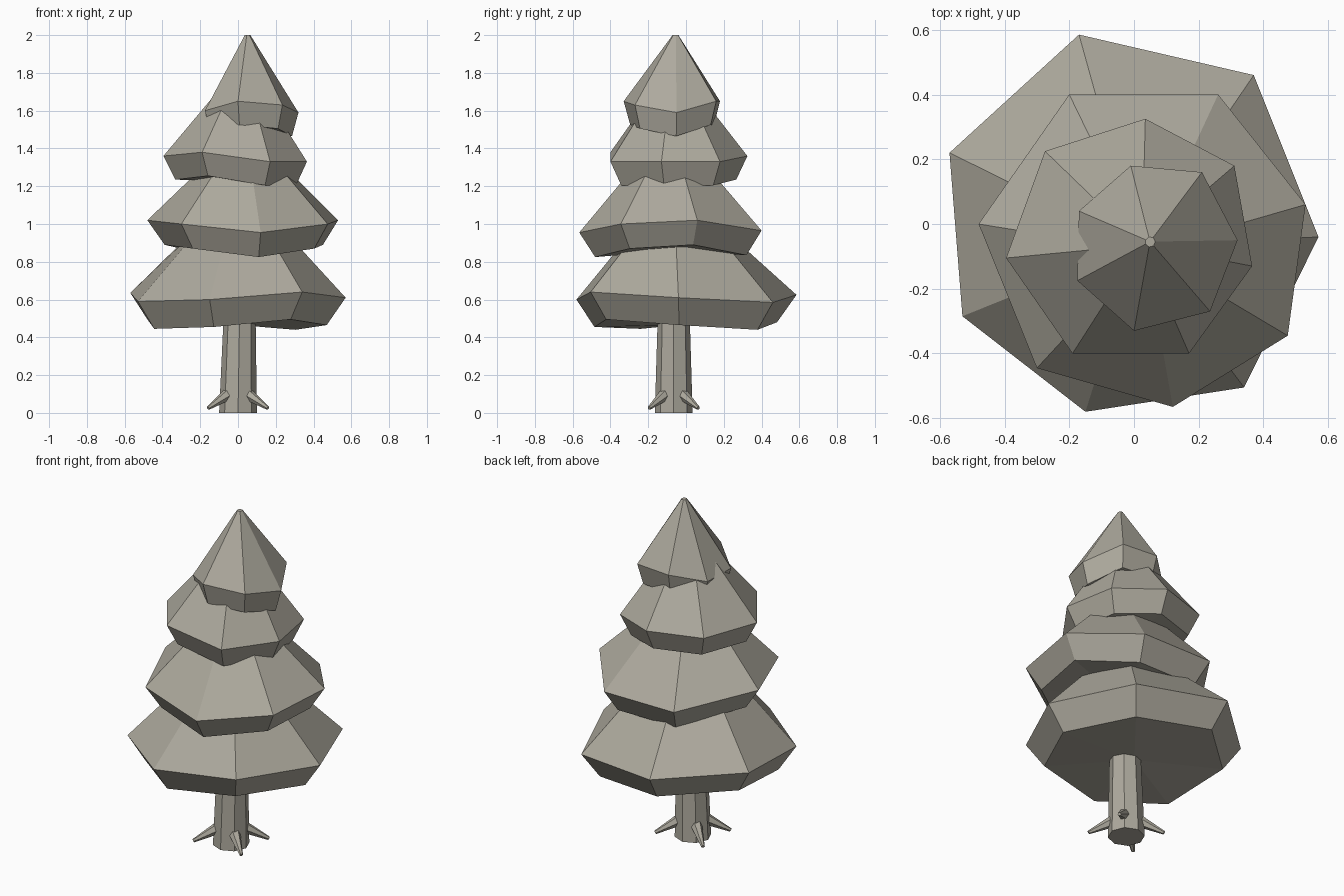
import bpy, bmesh, math
from mathutils import Vector

cube = bpy.data.objects.get("Cube")
if cube:
    bpy.data.objects.remove(cube, do_unlink=True)

grey = bpy.data.materials.new("warm grey")
grey.use_nodes = True
colour = (0.42, 0.40, 0.34, 1)
grey.diffuse_color = colour
grey.node_tree.nodes["Principled BSDF"].inputs["Base Color"].default_value = colour


def loft(name, rings, bottom_centre=None):
    """Skin a stack of rings (bottom to top) and close both ends."""
    bm = bmesh.new()
    loops = [[bm.verts.new(p) for p in ring] for ring in rings]
    count = len(loops[0])
    for low, high in zip(loops, loops[1:]):
        for i in range(count):
            j = (i + 1) % count
            bm.faces.new((low[i], low[j], high[j], high[i]))
    bm.faces.new(loops[-1])
    if bottom_centre is None:
        bm.faces.new(loops[0])
    else:
        hub = bm.verts.new(bottom_centre)
        for i in range(count):
            bm.faces.new((hub, loops[0][(i + 1) % count], loops[0][i]))
    bmesh.ops.recalc_face_normals(bm, faces=bm.faces)
    mesh = bpy.data.meshes.new(name)
    bm.to_mesh(mesh)
    bm.free()
    mesh.materials.append(grey)
    obj = bpy.data.objects.new(name, mesh)
    bpy.context.collection.objects.link(obj)
    return obj


def circle(centre, radius, sides, axis=Vector((0, 0, 1)), turn=0.0):
    """Ring of points around a centre, facing along the axis."""
    spin = axis.to_track_quat("Z", "Y")
    angles = [turn + math.tau * i / sides for i in range(sides)]
    return [Vector(centre) + spin @ Vector((radius * math.cos(a), radius * math.sin(a), 0))
            for a in angles]


def foliage(name, rim, drop, tuck, apex, shrink):
    """Skirt of branches: tucked lower ring, wide rim, narrow top."""
    rim = [Vector(p) for p in rim]
    mid = sum(rim, Vector()) / len(rim)
    lower, upper = [], []
    for p in rim:
        low = mid.lerp(p, tuck)
        lower.append(Vector((low.x, low.y, p.z - drop)))
        out = (p - mid) * shrink
        upper.append(Vector((apex[0] + out.x, apex[1] + out.y, apex[2])))
    loft(name, [lower, rim, upper], mid - Vector((0, 0, drop)))


# Four overlapping skirts of foliage, each an uneven seven-sided outline
foliage("foliage_bottom",
        [(-.17, .585, .625), (-.57, .22, .635), (-.53, -.285, .59), (-.15, -.58, .6),
         (.34, -.505, .64), (.57, -.04, .61), (.37, .46, .585)],
        .145, .83, (0, -.05, 1), .36)
foliage("foliage_lower",
        [(-.2, .4, .965), (-.48, 0, 1.02), (-.3, -.445, 1), (.12, -.565, .955),
         (.475, -.345, 1), (.53, .06, 1.02), (.26, .4, .965)],
        .13, .83, (.04, -.08, 1.4), .23)
foliage("foliage_upper",
        [(.035, .325, 1.36), (-.275, .225, 1.36), (-.395, -.105, 1.36), (-.19, -.4, 1.38),
         (.17, -.4, 1.33), (.365, -.13, 1.33), (.31, .18, 1.33)],
        .125, .84, (.02, -.06, 1.75), .22)
foliage("foliage_top",
        [(-.01, .18, 1.65), (-.17, .04, 1.6), (-.175, -.175, 1.6), (0, -.33, 1.65),
         (.235, -.27, 1.63), (.32, -.05, 1.59), (.21, .16, 1.65)],
        .125, .87, (.05, -.055, 2), .06)

# Slightly tapered eight-sided trunk
loft("trunk", [circle((0, -.065, 0), .1, 8), circle((.01, -.065, .6), .082, 8)])

# Stubby roots splayed diagonally from the foot of the trunk
for label, sx, sy in (("front_left", 1, -1), ("back_left", 1, 1),
                      ("back_right", -1, 1), ("front_right", -1, -1)):
    start = Vector((sx * .05, -.065 + sy * .043, .1))
    end = Vector((sx * .158, -.065 + sy * .13, .025))
    axis = end - start
    loft("root_" + label, [circle(start, .034, 6, axis), circle(end, .01, 6, axis)])
